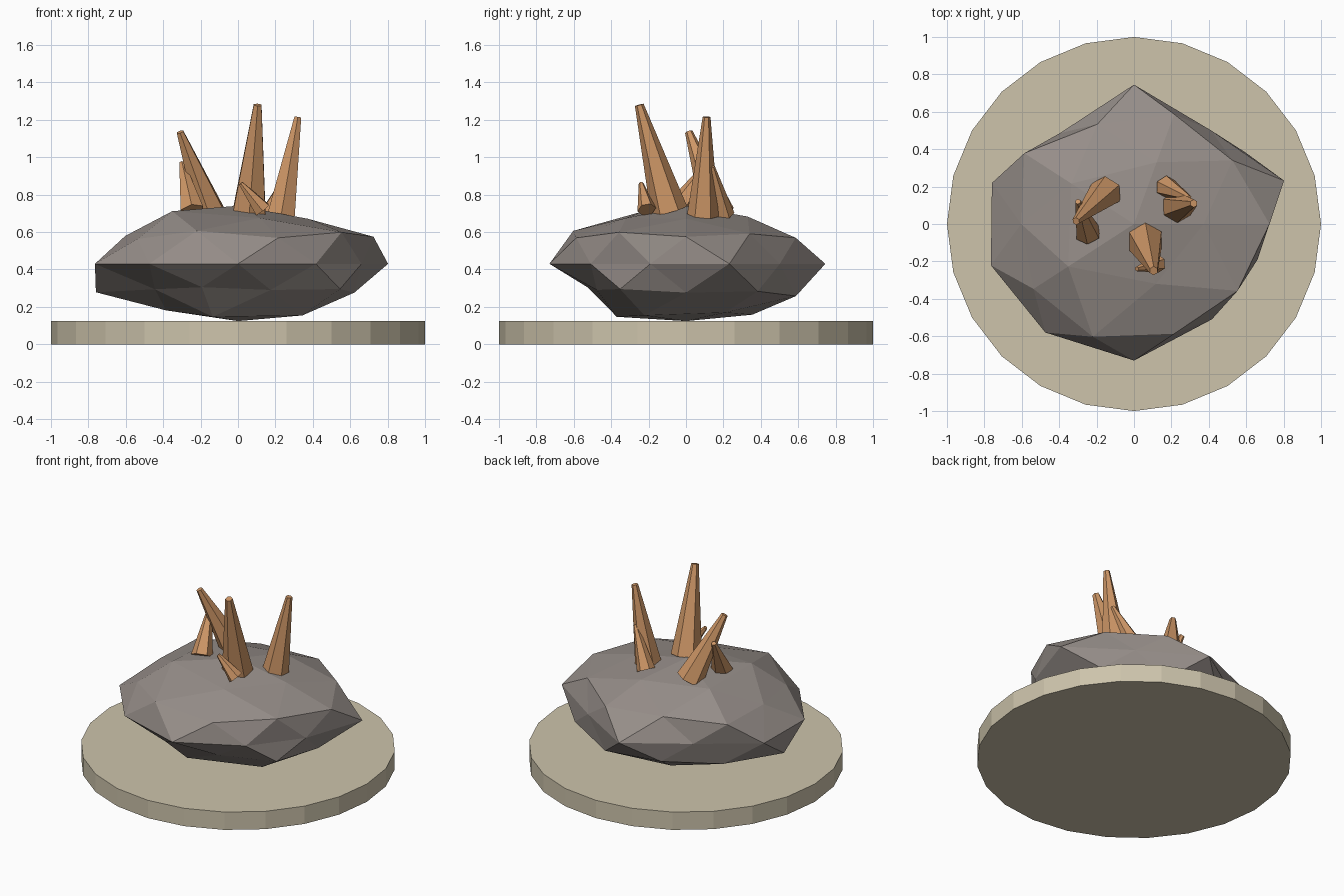
import bpy, bmesh, math
from mathutils import Vector

cube = bpy.data.objects.get("Cube")
if cube:
    bpy.data.objects.remove(cube, do_unlink=True)


def material(name, rgb):
    m = bpy.data.materials.new(name)
    m.use_nodes = True
    m.diffuse_color = (*rgb, 1)
    bsdf = next(n for n in m.node_tree.nodes if n.type == 'BSDF_PRINCIPLED')
    bsdf.inputs["Base Color"].default_value = (*rgb, 1)
    return m


sand = material("pale sand", (0.61, 0.55, 0.41))
stone = material("warm grey stone", (0.305, 0.27, 0.25))
amber = material("amber crystal", (0.61, 0.305, 0.133))


def add_object(name, bm, mat):
    mesh = bpy.data.meshes.new(name)
    bm.to_mesh(mesh)
    bm.free()
    mesh.materials.append(mat)
    obj = bpy.data.objects.new(name, mesh)
    bpy.context.collection.objects.link(obj)
    return obj


# Round base plate, 24 flat sides
bm = bmesh.new()
bmesh.ops.create_cone(bm, cap_ends=True, segments=24, radius1=1, radius2=1, depth=0.125)
base = add_object("base_plate", bm, sand)
base.location.z = 0.0625

# Rock: an icosphere whose rings are pushed in or out
# Each ring: height on the unit sphere, first angle, radii around it
RINGS = [
    (1.0, 0, [.69]),
    (.851, 0, [.63, .66, .70, .735, .64]),
    (.526, 36, [.68, .66, .63, .745, .715]),
    (.447, 0, [.72, .69, .72, .66, .69]),
    (0.0, 18, [.75, .62, .745, .60, .71, .715, .717, .73, .63, .617]),
    (-.447, 36, [.73, .68, .755, .62, .67]),
    (-.526, 0, [.65, .727, .68, .574, .59]),
    (-.851, 36, [.68, .71, .65, .74, .72]),
    (-1.0, 0, [.68]),
]


def rock_radius(co):
    height, start, radii = min(RINGS, key=lambda r: abs(r[0] - co.z))
    turn = (math.degrees(math.atan2(co.y, co.x)) - start) / 360
    return radii[round(turn * len(radii)) % len(radii)]


bm = bmesh.new()
bmesh.ops.create_icosphere(bm, subdivisions=2, radius=1)
for v in bm.verts:
    direction = v.co.normalized()
    v.co = direction * rock_radius(direction)
    v.co.x *= 1.125
    v.co.z *= 0.45
rock = add_object("rock", bm, stone)
rock.location.z = 0.43


# Crystals: six-sided tapered spikes from a root to a tip
def crystal(name, root, tip, radius, tip_radius):
    root, tip = Vector(root), Vector(tip)
    axis = tip - root
    bm = bmesh.new()
    bmesh.ops.create_cone(bm, cap_ends=True, segments=6, radius1=radius,
                          radius2=tip_radius, depth=axis.length)
    obj = add_object(name, bm, amber)
    obj.location = (root + tip) / 2
    obj.rotation_mode = 'QUATERNION'
    obj.rotation_quaternion = Vector((0, 0, 1)).rotation_difference(axis)


crystal("front_crystal", (.06, -.09, .71), (.105, -.25, 1.28), .10, .024)
crystal("front_small_crystal", (.13, -.21, .72), (.015, -.24, .86), .05, .013)
crystal("left_crystal", (.23, .09, .685), (.32, .11, 1.215), .085, .021)
crystal("left_small_crystal", (.17, .20, .69), (.295, .14, .95), .06, .014)
crystal("right_crystal", (-.15, .17, .70), (-.31, .015, 1.135), .09, .021)
crystal("right_small_crystal", (-.245, -.05, .71), (-.30, .12, .97), .07, .016)
